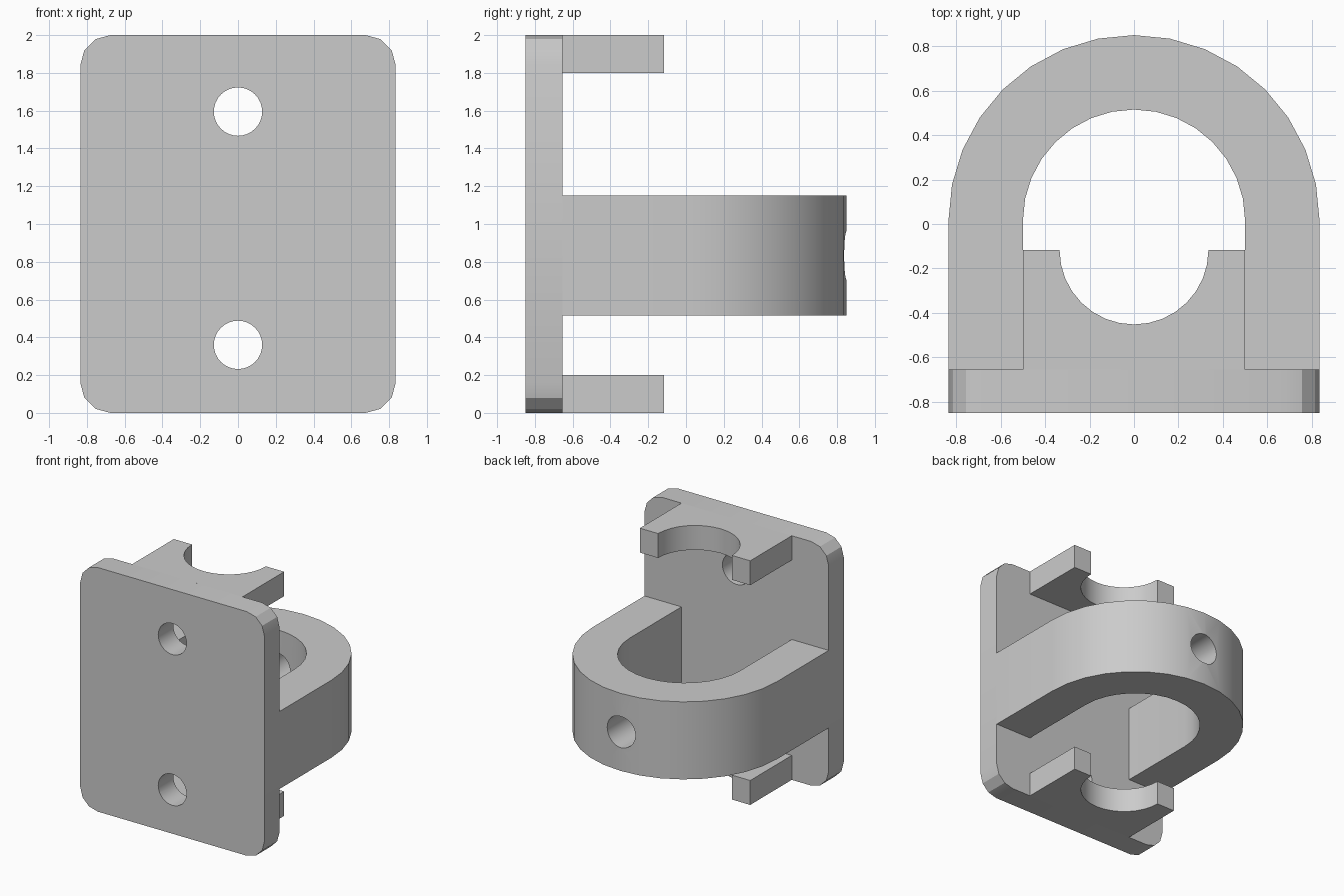
import bpy, bmesh
from math import sin, cos, radians
from mathutils import Vector, Matrix

cube = bpy.data.objects.get("Cube")
if cube:
    bpy.data.objects.remove(cube, do_unlink=True)

HALF_WIDTH, BORE = 0.835, 0.5
FRONT, BACK = -0.85, -0.655      # plate faces
ARC_Y = 0.015                    # centre of the loop's round end

grey = bpy.data.materials.new("plain grey")
grey.use_nodes = True
grey.diffuse_color = (0.6, 0.6, 0.6, 1)
grey.node_tree.nodes["Principled BSDF"].inputs["Base Color"].default_value = (0.6, 0.6, 0.6, 1)


def arc(cx, cy, radius, start, end, steps):
    angles = [radians(start + (end - start) * i / steps) for i in range(steps + 1)]
    return [(cx + radius * cos(a), cy + radius * sin(a)) for a in angles]


def extrude_profile(name, points, place, depth):
    """Extrude a flat outline; place maps outline (u, v) to a 3D point."""
    bm = bmesh.new()
    face = bm.faces.new([bm.verts.new(place(u, v)) for u, v in points])
    new = bmesh.ops.extrude_face_region(bm, geom=[face])["geom"]
    bmesh.ops.translate(bm, vec=depth, verts=[g for g in new if isinstance(g, bmesh.types.BMVert)])
    bmesh.ops.recalc_face_normals(bm, faces=bm.faces)
    mesh = bpy.data.meshes.new(name)
    bm.to_mesh(mesh)
    bm.free()
    mesh.materials.append(grey)
    obj = bpy.data.objects.new(name, mesh)
    bpy.context.collection.objects.link(obj)
    return obj


def activate(obj):
    bpy.ops.object.select_all(action='DESELECT')
    obj.select_set(True)
    bpy.context.view_layer.objects.active = obj


def drill(obj, z, y_start, y_end, radius=0.128):
    """Cut a round hole running front to back."""
    circle = arc(0, z, radius, 0, 360, 32)[:-1]
    cutter = extrude_profile("drill_cutter", circle, lambda u, v: (u, y_start, v),
                             Vector((0, y_end - y_start, 0)))
    cutter.hide_render = True
    mod = obj.modifiers.new("hole", 'BOOLEAN')
    mod.object = cutter
    mod.operation = 'DIFFERENCE'
    mod.solver = 'EXACT'
    activate(obj)
    bpy.ops.object.modifier_apply(modifier=mod.name)
    bpy.data.objects.remove(cutter, do_unlink=True)


# Mounting plate with rounded corners and two screw holes
r = 0.16
outline = []
for i, (sx, top) in enumerate([(1, 1), (-1, 1), (-1, 0), (1, 0)]):
    outline += arc(sx * (HALF_WIDTH - r), 2 - r if top else r, r, 90 * i, 90 * i + 90, 3)
plate = extrude_profile("mounting_plate", outline, lambda u, v: (u, FRONT, v),
                        Vector((0, BACK - FRONT, 0)))
for z in (0.36, 1.595):
    drill(plate, z, FRONT - 0.1, BACK + 0.1)

# U-shaped loop with a set-screw hole through its back
outer = [(HALF_WIDTH, BACK)] + arc(0, ARC_Y, HALF_WIDTH, 0, 180, 16) + [(-HALF_WIDTH, BACK)]
inner = [(-BORE, BACK)] + arc(0, ARC_Y, BORE, 180, 0, 16) + [(BORE, BACK)]
loop = extrude_profile("holder_loop", outer + inner, lambda u, v: (u, v, 0.515),
                       Vector((0, 0, 0.635)))
drill(loop, 0.833, 0.3, 1.0)

# Upper and lower cradles with a half-round notch
TIP = -0.117
notch = arc(0, TIP, 0.335, 180, 360, 16)
cradle = [(-BORE, BACK), (-BORE, TIP)] + notch + [(BORE, TIP), (BORE, BACK)]
parts = [plate, loop]
for name, z in (("lower_cradle", 0), ("upper_cradle", 1.8)):
    parts.append(extrude_profile(name, cradle, lambda u, v: (u, v, z), Vector((0, 0, 0.2))))

# Smooth the round surfaces, keep edges crisp
for obj in parts:
    activate(obj)
    bpy.ops.object.shade_smooth_by_angle(angle=radians(25))
